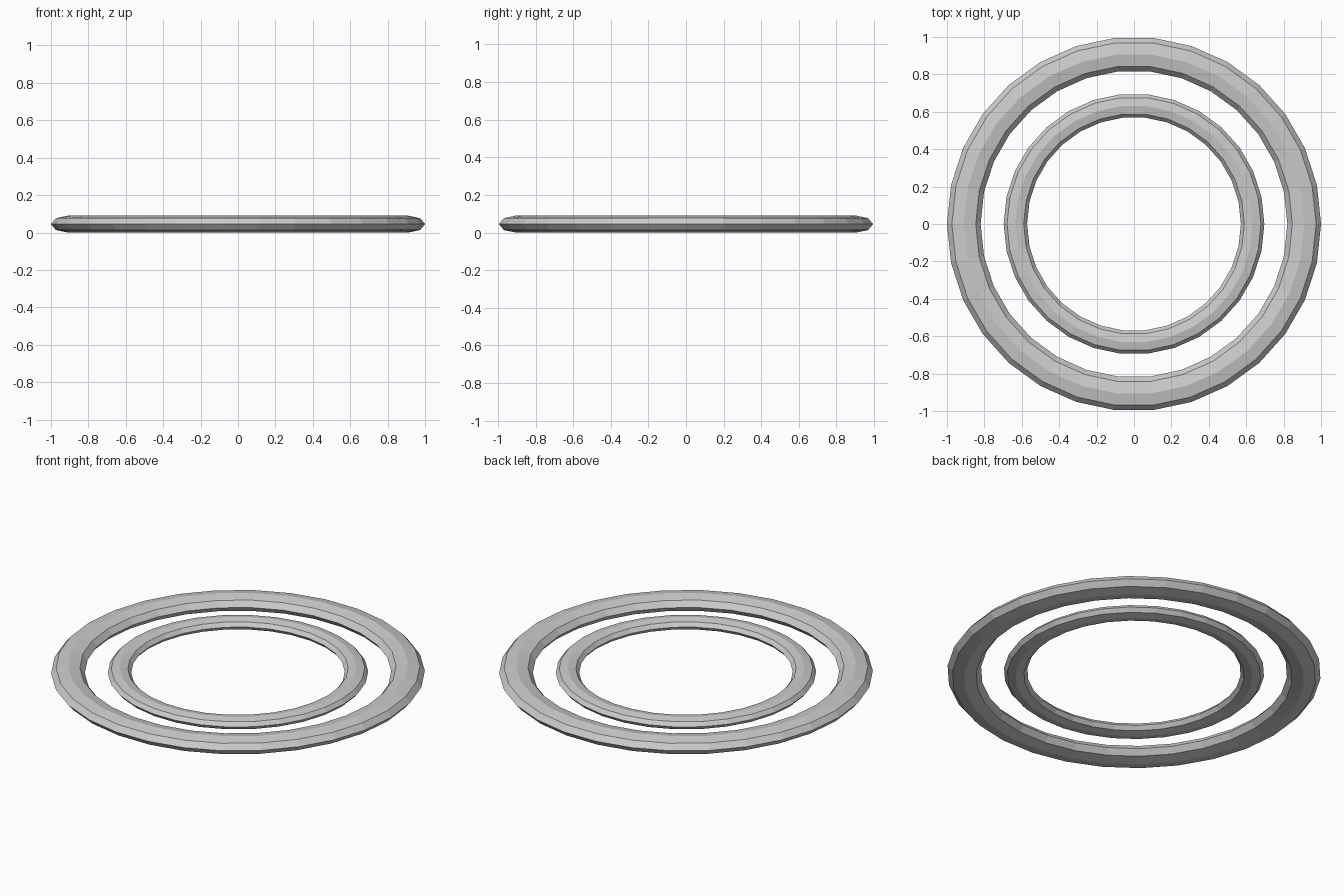
import bpy

cube = bpy.data.objects.get("Cube")
if cube:
    bpy.data.objects.remove(cube, do_unlink=True)

# One plain grey material
grey = bpy.data.materials.new("light_grey")
grey.use_nodes = True
colour = (0.6, 0.6, 0.6, 1)
grey.diffuse_color = colour
grey.node_tree.nodes["Principled BSDF"].inputs["Base Color"].default_value = colour

OUTER_MAJOR, OUTER_MINOR, FLATTEN = 0.91, 0.09, 0.5
CENTRE_Z = OUTER_MINOR * FLATTEN


def flat_ring(name, size):
    """Faceted ring with a flattened octagonal section."""
    bpy.ops.mesh.primitive_torus_add(
        major_segments=30, minor_segments=8,
        major_radius=OUTER_MAJOR * size, minor_radius=OUTER_MINOR * size,
        location=(0, 0, CENTRE_Z))
    ring = bpy.context.object
    ring.name = name
    ring.scale.z = FLATTEN
    bpy.ops.object.transform_apply(location=False, rotation=False, scale=True)
    bpy.ops.object.shade_flat()
    ring.data.materials.append(grey)


# Two concentric rings sharing the same mid height
flat_ring("outer_ring", 1.0)
flat_ring("inner_ring", 0.697)
